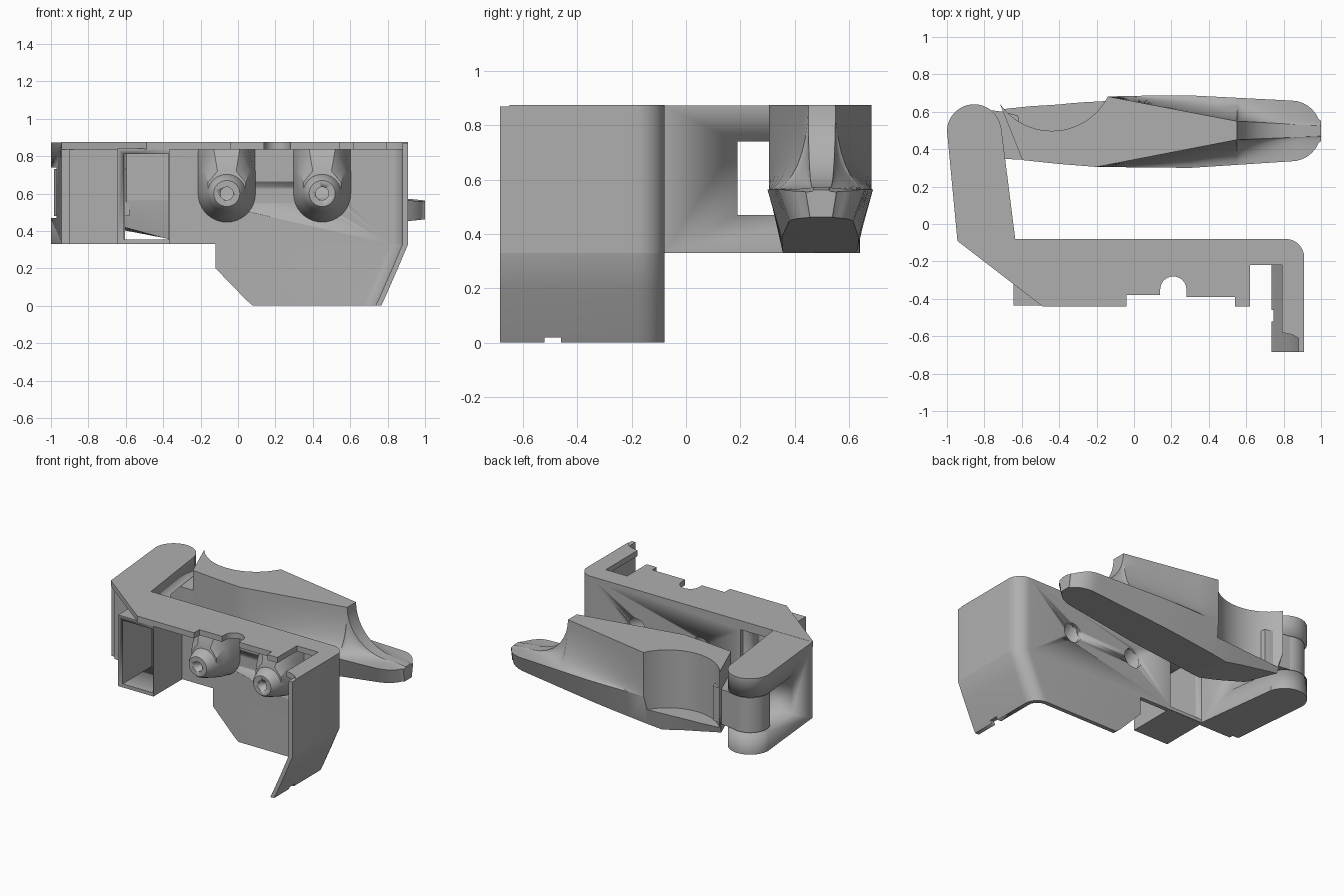
import bpy, bmesh
from math import sin, cos, pi, radians

cube = bpy.data.objects.get("Cube")
if cube:
    bpy.data.objects.remove(cube, do_unlink=True)

grey = bpy.data.materials.new("plain_grey")
grey.use_nodes = True
grey.diffuse_color = (0.43, 0.43, 0.43, 1)
grey.node_tree.nodes["Principled BSDF"].inputs["Base Color"].default_value = (0.43, 0.43, 0.43, 1)


def activate(ob):
    bpy.ops.object.select_all(action='DESELECT')
    ob.select_set(True)
    bpy.context.view_layer.objects.active = ob


def loft(name, rings):
    """Skin a row of closed rings and cap both ends."""
    bm = bmesh.new()
    rows = [[bm.verts.new(p) for p in ring] for ring in rings]
    n = len(rows[0])
    for a, b in zip(rows, rows[1:]):
        for i in range(n):
            j = (i + 1) % n
            bm.faces.new((a[i], a[j], b[j], b[i]))
    bm.faces.new(rows[0][::-1])
    bm.faces.new(rows[-1])
    bmesh.ops.remove_doubles(bm, verts=bm.verts, dist=0.0004)
    bmesh.ops.recalc_face_normals(bm, faces=bm.faces)
    mesh = bpy.data.meshes.new(name)
    bm.to_mesh(mesh)
    bm.free()
    ob = bpy.data.objects.new(name, mesh)
    bpy.context.collection.objects.link(ob)
    mesh.materials.append(grey)
    activate(ob)
    bpy.ops.object.shade_smooth_by_angle(angle=radians(30))
    return ob


def prism(name, outline, z0, z1):
    return loft(name, [[(x, y, z) for x, y in outline] for z in (z0, z1)])


def box(name, x, y, z):
    return prism(name, [(x[0], y[0]), (x[1], y[0]), (x[1], y[1]), (x[0], y[1])], *z)


def arc(cx, cy, r, a0, a1, n=12):
    return [(cx + r * cos(radians(a0 + (a1 - a0) * i / n)),
             cy + r * sin(radians(a0 + (a1 - a0) * i / n))) for i in range(n + 1)]


def rod(name, x, z, r, y0, y1):
    circle = arc(x, z, r, 0, 345, 23)
    return loft(name, [[(px, y, pz) for px, pz in circle] for y in (y0, y1)])


def cut(ob, *cutters):
    for c in cutters:
        c.hide_render = True
        mod = ob.modifiers.new("cut", 'BOOLEAN')
        mod.operation, mod.solver, mod.object = 'DIFFERENCE', 'EXACT', c
        activate(ob)
        bpy.ops.object.modifier_apply(modifier=mod.name)
        bpy.data.objects.remove(c, do_unlink=True)


def table(pairs, x):
    """Straight-line interpolation through (x, value) pairs."""
    for (a, u), (b, v) in zip(pairs, pairs[1:]):
        if x <= b:
            return u + (v - u) * (x - a) / (b - a)
    return pairs[-1][1]


TOP, LOW, BACK, T = 0.875, 0.33, -0.08, 0.03
BOSSES = (-0.06, 0.45)

# Top plate with its notched front edge
plate = ([(-0.635, BACK)] + arc(0.81, -0.18, 0.1, 90, 0) +
         [(0.91, -0.65), (0.88, -0.61), (0.84, -0.59), (0.79, -0.58), (0.79, -0.22),
          (0.62, -0.22), (0.62, -0.44), (0.54, -0.44), (0.54, -0.39), (0.28, -0.39)] +
         arc(0.21, -0.35, 0.07, 0, 180) +
         [(0.14, -0.38), (-0.04, -0.38), (-0.04, -0.44), (-0.49, -0.44), (-0.945, -0.09),
          (-0.945, BACK)])
prism("top_plate", plate, 0.835, TOP)


# Back wall wrapping round a corner into the side wall, which bends in below
def wall_ring(z, left, right):
    outer = [(left, BACK)] + arc(right - 0.1, -0.18, 0.1, 90, 0, 8) + [(right, -0.685)]
    inner = [(right - T, -0.685)] + arc(right - 0.1, -0.18, 0.1 - T, 0, 90, 8) + [(left, BACK - T)]
    return [(x, y, z) for x, y in outer + inner]


wall = loft("back_and_side_wall", [
    wall_ring(0, 0.08, 0.765), wall_ring(0.03, 0.045, 0.78), wall_ring(0.2, -0.12, 0.855),
    wall_ring(LOW, -0.12, 0.91), wall_ring(LOW + 0.001, -0.9, 0.91), wall_ring(TOP - 0.005, -0.9, 0.91)])
cut(wall, box("window_cutter", (-0.605, -0.375), (-0.3, 0), (0.355, 0.81)),
    box("notch_cutter", (0.6, 1), (-0.52, -0.46), (-0.1, 0.02)),
    *[rod("hole_cutter", x, 0.6, 0.07, -0.2, 0) for x in BOSSES])

# Rectangular tube in front of the window
tube = box("window_tube", (-0.645, -0.365), (-0.435, BACK - 0.01), (LOW, 0.84))
cut(tube, box("tube_cutter", (-0.61, -0.37), (-0.6, 0.1), (0.355, 0.81)))


# Flared screw bosses that run up to the top plate
def boss_ring(x, y, r, top, neck):
    lower = arc(x, 0.6, r, 180, 360, 18)
    upper = [(x + r, 0.6 + (top - 0.6) * 0.5), (x + neck, top), (x - neck, top),
             (x - r, 0.6 + (top - 0.6) * 0.5)]
    return [(px, y, pz) for px, pz in lower + upper]


for x in BOSSES:
    base = loft("boss_base", [boss_ring(x, -0.1, 0.155, 0.838, 0.155),
                              boss_ring(x, -0.18, 0.14, 0.838, 0.12),
                              boss_ring(x, -0.25, 0.12, 0.838, 0.07),
                              boss_ring(x, -0.30, 0.10, 0.72, 0.05)])
    tip = loft("boss_tip", [[(px, y, pz) for px, pz in arc(x, 0.6, r, 0, 345, 23)]
                            for y, r in ((-0.26, 0.115), (-0.31, 0.1), (-0.35, 0.085), (-0.37, 0.07))])
    cut(base, rod("bore_cutter", x, 0.6, 0.07, -0.24, 0), rod("hole_cutter", x, 0.6, 0.035, -0.5, 0))
    cut(tip, rod("hole_cutter", x, 0.6, 0.035, -0.5, 0))

# Arm with a forked, rounded end
arm = prism("hinge_arm", [(-0.635, BACK), (-0.712, 0.53)] + arc(-0.855, 0.495, 0.145, 15, 178, 20) +
            [(-0.945, BACK)], LOW, TOP - 0.001)
cut(arm, box("fork_cutter", (-1.2, -0.4), (0.19, 0.9), (0.47, 0.74)))

# Hinge knuckle and the neck joining it to the lever
prism("hinge_knuckle", arc(-0.855, 0.495, 0.13, 0, 350, 35), 0.48, 0.73)
prism("knuckle_neck", [(-0.855, 0.37), (-0.7, 0.347), (-0.58, 0.345), (-0.62, 0.58),
                       (-0.7, 0.6), (-0.855, 0.62)], 0.48, 0.73)

# Lever: tapering ridge with scooped flanks, ending in a low round thumb tip
FRONT = [(-0.7, 0.345), (-0.2, 0.305), (0.3, 0.3), (0.84, 0.335)]
REAR = [(-0.7, 0.64), (-0.14, 0.682), (0.25, 0.69), (0.84, 0.66)]
UNDER = [(-0.7, 0.43), (-0.25, LOW), (1.0, 0.462)]


def lever_ring(x):
    y0, y1 = table(FRONT, x), table(REAR, x)
    if x > 0.84:
        s = max(0.12, 1 - ((x - 0.84) / 0.16) ** 2) ** 0.5
        y0, y1 = 0.4975 - 0.1625 * s, 0.4975 + 0.1625 * s
    lip = table([(-0.7, 0.56), (0.9, 0.565), (1.0, 0.555)], x)
    t0 = y0 if x <= -0.2 else table([(-0.2, 0.305), (0.55, 0.45), (1.0, 0.47)], x)
    t1 = y1 if x <= -0.14 else table([(-0.14, 0.682), (0.55, 0.55), (1.0, 0.525)], x)
    top = TOP
    if x > 0.55:
        u = min(1, (x - 0.55) / 0.32)
        top = lip + 0.008 + (TOP - lip - 0.008) * (1 - (1 - (1 - u) ** 2) ** 0.5)
    inset = 0.05 * (y1 - y0) / 0.37
    zb = table(UNDER, x)
    steps = [i / 8 * pi / 2 for i in range(9)]
    flank0 = [(y0 + (t0 - y0) * sin(a), lip + (top - lip) * (1 - cos(a))) for a in steps]
    flank1 = [(y1 + (t1 - y1) * sin(a), lip + (top - lip) * (1 - cos(a))) for a in steps]
    prof = [(y0 + inset, zb)] + flank0 + flank1[::-1] + [(y1 - inset, zb)]
    shear = 0.4 if x < -0.6 else 0
    return [(x + shear * (0.5 - y), y, z) for y, z in prof]


stations = ([-0.66, -0.4, -0.25, -0.2, -0.14, 0, 0.15, 0.3, 0.45, 0.55] +
            [0.55 + 0.29 * (i / 9) ** 2 for i in range(1, 10)] +
            [0.84 + 0.16 * sin(i / 8 * pi / 2) for i in range(1, 9)])
lever = loft("lever", [lever_ring(x) for x in stations])
cut(lever, prism("finger_cutter", arc(-0.44, 0.835, 0.337, 0, 355, 71), 0.46, 1.0))
activate(lever)
bpy.ops.object.shade_smooth_by_angle(angle=radians(30))
